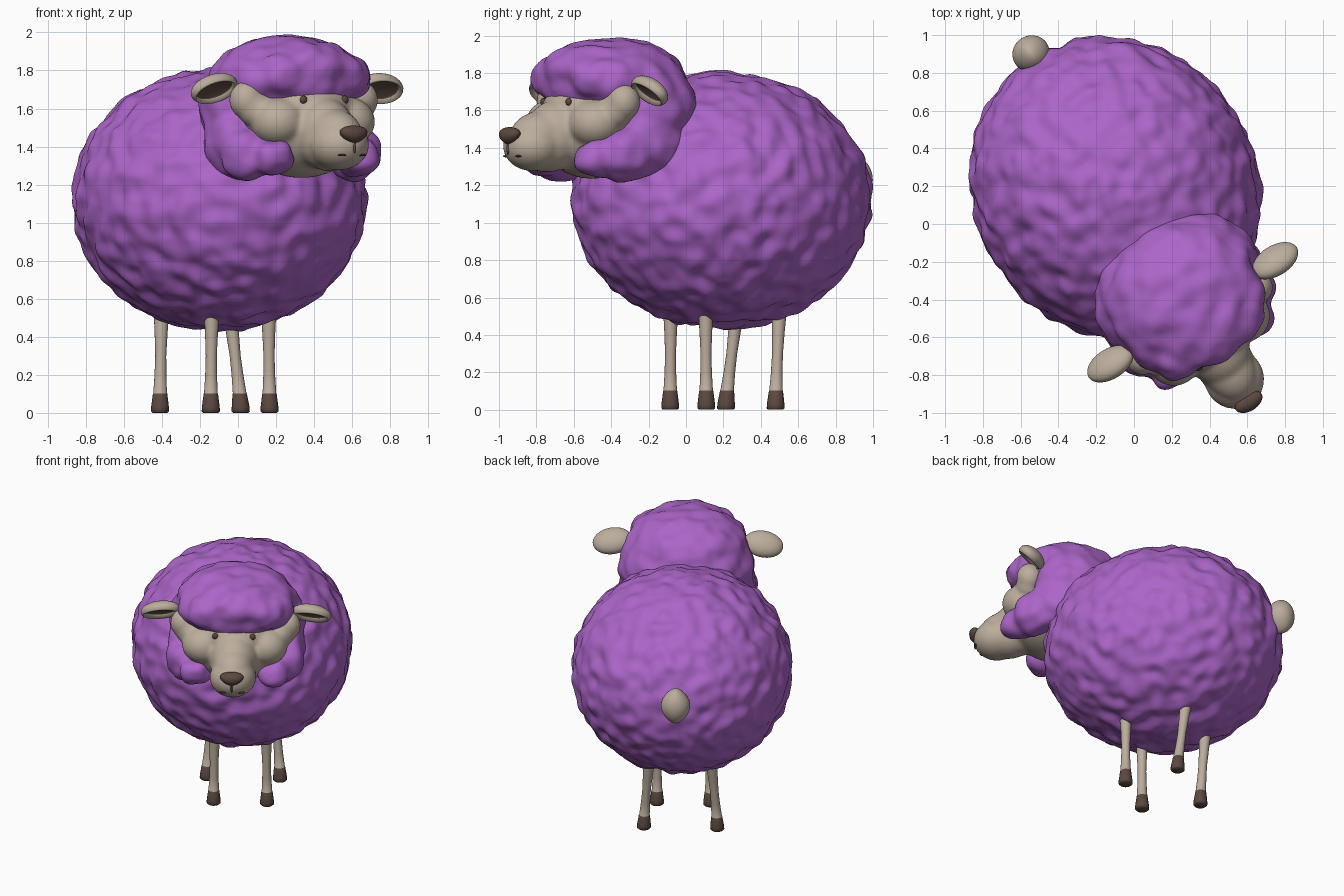
import bpy, bmesh, math
from mathutils import Matrix, Vector, noise

if "Cube" in bpy.data.objects:
    bpy.data.objects.remove(bpy.data.objects["Cube"])

# The animal is modelled facing -y, then turned and placed by PLACE
PLACE = Matrix.Translation((-0.10, 0.19, 0)) @ Matrix.Rotation(math.radians(32), 4, 'Z')


def material(name, rgb):
    m = bpy.data.materials.new(name)
    m.diffuse_color = (*rgb, 1)
    m.use_nodes = True
    m.node_tree.nodes["Principled BSDF"].inputs["Base Color"].default_value = m.diffuse_color
    return m


WOOL = material("purple_wool", (0.41, 0.13, 0.58))
SKIN = material("beige_skin", (0.50, 0.42, 0.335))
DARK = material("dark_brown", (0.105, 0.065, 0.05))


def add_object(name, bm, mats):
    bmesh.ops.recalc_face_normals(bm, faces=bm.faces[:])
    for f in bm.faces:
        f.smooth = True
    me = bpy.data.meshes.new(name)
    bm.to_mesh(me)
    bm.free()
    for m in mats:
        me.materials.append(m)
    ob = bpy.data.objects.new(name, me)
    bpy.context.collection.objects.link(ob)
    return ob


def ball(bm, c, r, sub=4):
    mat = Matrix.Translation(c) @ Matrix.Diagonal((*r, 1))
    bmesh.ops.create_icosphere(bm, subdivisions=sub, radius=1, matrix=mat)


def blob(name, parts, mat, voxel=0.02, smooth=6):
    """Fuse ellipsoids (mirrored when off-centre) into one soft skin."""
    bm = bmesh.new()
    for c, r in parts:
        for s in ((1, -1) if c[0] else (1,)):
            ball(bm, (c[0] * s, c[1], c[2]), r)
    ob = add_object(name, bm, [mat])
    mod = ob.modifiers.new("fuse", 'REMESH')
    mod.mode = 'VOXEL'
    mod.voxel_size = voxel
    mod = ob.modifiers.new("soften", 'SMOOTH')
    mod.factor = 0.5
    mod.iterations = smooth
    bpy.context.view_layer.update()
    me = bpy.data.meshes.new_from_object(ob.evaluated_get(bpy.context.evaluated_depsgraph_get()))
    ob.modifiers.clear()
    ob.data = me
    me.materials.clear()
    me.materials.append(mat)
    for p in me.polygons:
        p.use_smooth = True
        p.material_index = 0
    return ob


def fleece(ob, amount, scale):
    """Push the surface in and out to make lumpy wool."""
    me = ob.data
    moves = [v.normal * noise.noise(v.co * scale) * amount for v in me.vertices]
    for v, d in zip(me.vertices, moves):
        v.co += d
    me.update()


# Woolly body
bm = bmesh.new()
ball(bm, (0, 0, 1.12), (0.748, 0.818, 0.685), 7)
fleece(add_object("body_wool", bm, [WOOL]), 0.025, 10)

# Woolly hood: crown, back and sides of head, fringe curls and cheek wool
hood = blob("head_wool", [
    ((0, -0.68, 1.75), (0.41, 0.39, 0.235)),
    ((0, -0.82, 1.81), (0.30, 0.26, 0.155)),
    ((0, -0.60, 1.60), (0.45, 0.35, 0.34)),
    ((0.31, -0.62, 1.60), (0.155, 0.18, 0.20)),
    ((0, -0.95, 1.80), (0.13, 0.135, 0.12)),
    ((0.19, -0.92, 1.78), (0.14, 0.14, 0.12)),
    ((0.28, -0.83, 1.75), (0.12, 0.12, 0.12)),
    ((0.265, -0.95, 1.345), (0.115, 0.125, 0.10)),
    ((0.335, -0.80, 1.365), (0.135, 0.16, 0.155)),
    ((0.35, -0.66, 1.43), (0.125, 0.18, 0.185)),
], WOOL, 0.018, 8)
fleece(hood, 0.02, 10)

# Face: skull, ear bases, brow, round cheeks and muzzle
face = blob("face", [
    ((0, -0.82, 1.50), (0.34, 0.27, 0.265)),
    ((0.355, -0.84, 1.645), (0.09, 0.09, 0.10)),
    ((0.31, -0.86, 1.60), (0.10, 0.09, 0.10)),
    ((0, -0.94, 1.60), (0.23, 0.14, 0.13)),
    ((0.215, -0.93, 1.53), (0.145, 0.145, 0.13)),
    ((0, -1.02, 1.47), (0.17, 0.20, 0.19)),
    ((0, -1.12, 1.47), (0.14, 0.19, 0.13)),
    ((0, -1.10, 1.42), (0.155, 0.18, 0.15)),
    ((0, -1.19, 1.41), (0.158, 0.16, 0.135)),
], SKIN, 0.014, 8)


def on_face(p):
    return face.closest_point_on_mesh(Vector(p))[1]


# Eyes
for side, s in (("left", -1), ("right", 1)):
    bm = bmesh.new()
    ball(bm, on_face((0.135 * s, -1.06, 1.655)), (0.021, 0.014, 0.022), 3)
    add_object(side + "_eye", bm, [DARK])

# Nose, narrowing toward the bottom
bm = bmesh.new()
ball(bm, (0, -1.335, 1.465), (0.085, 0.048, 0.046))
for v in bm.verts:
    v.co.x *= 1 + (v.co.z - 1.48) * 6
add_object("nose", bm, [DARK])

# Mouth: centre line and two short side marks
bm = bmesh.new()
ball(bm, on_face((0, -1.38, 1.395)), (0.007, 0.008, 0.035), 3)
for s in (-1, 1):
    ball(bm, on_face((0.07 * s, -1.34, 1.345)), (0.026, 0.012, 0.006), 3)
add_object("mouth", bm, [DARK])

# Ears: plump ellipsoids with a hollow dark inside facing front and down
k = math.sqrt(0.5)
for side, s in (("left", -1), ("right", 1)):
    bm = bmesh.new()
    bmesh.ops.create_uvsphere(bm, u_segments=32, v_segments=24, radius=1)
    for f in bm.faces:
        c = f.calc_center_median()
        f.material_index = 1 if c.z > 0 and math.hypot(c.x, c.y) < 0.82 else 0
    for v in bm.verts:
        r = math.hypot(v.co.x, v.co.y)
        if v.co.z > 0 and r < 0.84:
            v.co.z = -0.45 * (1 - r * r) + 0.2
    bm.transform(Matrix(((0.135 * s, 0, 0, 0.515 * s),
                         (0, 0.095 * k, -0.062 * k, -0.775),
                         (-0.015, -0.095 * k, -0.062 * k, 1.705),
                         (0, 0, 0, 1))))
    add_object(side + "_ear", bm, [SKIN, DARK])

# Tail: stub with slightly pinched ends
bm = bmesh.new()
ball(bm, (0, 0.84, 1.23), (0.10, 0.095, 0.125))
for v in bm.verts:
    t = abs(v.co.z - 1.23) / 0.125
    v.co.x *= 1 - 0.3 * t * t
add_object("tail", bm, [SKIN])

# Legs: lathed profile (height, radius) leaning from foot to hip, dark hooves
PROFILE = [(0, 0.040), (0.008, 0.048), (0.03, 0.047), (0.1, 0.038), (0.103, 0.036),
           (0.2, 0.031), (0.3, 0.029), (0.42, 0.034), (0.52, 0.040), (0.62, 0.044)]
N = 20
for name, foot, top in (("front", (0.182, -0.21), (0.175, -0.21)),
                        ("hind", (0.25, 0.185), (0.205, 0.24))):
    for side, s in (("left", -1), ("right", 1)):
        bm = bmesh.new()
        rings = []
        for z, r in PROFILE:
            t = max(0, z - 0.06) / 0.56
            cx = (foot[0] + (top[0] - foot[0]) * t) * s
            cy = foot[1] + (top[1] - foot[1]) * t
            rings.append([bm.verts.new((cx + r * math.cos(i * math.tau / N),
                                        cy + r * math.sin(i * math.tau / N), z))
                          for i in range(N)])
        for j, (a, b) in enumerate(zip(rings, rings[1:])):
            for i in range(N):
                f = bm.faces.new((a[i], a[(i + 1) % N], b[(i + 1) % N], b[i]))
                f.material_index = 1 if j < 4 else 0
        bm.faces.new(rings[0]).material_index = 1
        bm.faces.new(rings[-1])
        add_object(f"{name}_{side}_leg", bm, [SKIN, DARK])

# Turn and place the whole animal
for ob in bpy.context.collection.objects:
    ob.data.transform(PLACE)
    ob.data.update()
